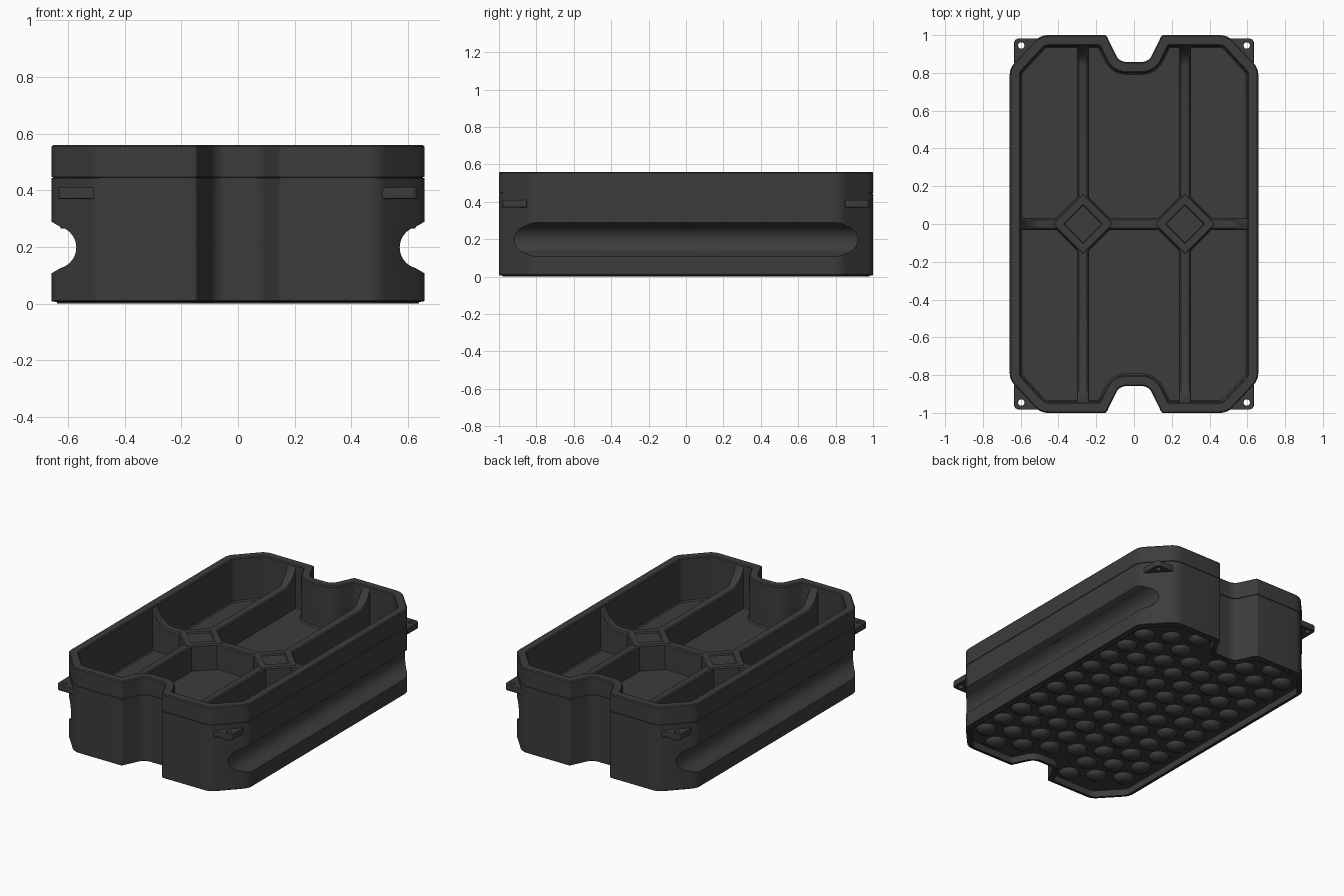
import bpy, bmesh, math
from mathutils import Vector, Matrix

if "Cube" in bpy.data.objects:
    bpy.data.objects.remove(bpy.data.objects["Cube"])

mat = bpy.data.materials.new("dark_plastic")
mat.diffuse_color = (0.045, 0.045, 0.045, 1)
mat.use_nodes = True
mat.node_tree.nodes["Principled BSDF"].inputs["Base Color"].default_value = mat.diffuse_color


def finish(ob, angle=30):
    ob.data.materials.append(mat)
    bpy.ops.object.select_all(action='DESELECT')
    ob.select_set(True)
    bpy.context.view_layer.objects.active = ob
    bpy.ops.object.shade_smooth_by_angle(angle=math.radians(angle))


def mesh_object(name, bm):
    bmesh.ops.recalc_face_normals(bm, faces=bm.faces)
    me = bpy.data.meshes.new(name)
    bm.to_mesh(me)
    bm.free()
    ob = bpy.data.objects.new(name, me)
    bpy.context.collection.objects.link(ob)
    return ob


def loft(name, rings):
    """Closed skin through equal-length rings, capped at both ends."""
    bm = bmesh.new()
    vs = [[bm.verts.new(p) for p in r] for r in rings]
    n = len(vs[0])
    for a, b in zip(vs, vs[1:]):
        for i in range(n):
            bm.faces.new((a[i], a[(i + 1) % n], b[(i + 1) % n], b[i]))
    bm.faces.new(vs[0])
    bm.faces.new(vs[-1])
    return mesh_object(name, bm)


# Outline: one quarter as (x, y, corner radius), mirrored to a full loop
quarter = [(0.658, 0.825, 0.09), (0.495, 1.0, 0.09), (0.147, 1.0, 0.015), (0.078, 0.858, 0.06)]
upper = quarter + [(-x, y, r) for x, y, r in reversed(quarter)]
corners = upper + [(-x, -y, r) for x, y, r in upper]


def outline(inset, z, seg=6):
    pts = [Vector(c[:2]) for c in corners]
    n = len(pts)
    ring = []
    for i in range(n):
        d0 = (pts[i] - pts[i - 1]).normalized()
        d1 = (pts[(i + 1) % n] - pts[i]).normalized()
        n0, n1 = Vector((-d0.y, d0.x)), Vector((-d1.y, d1.x))
        p = pts[i] + (n0 + n1) * inset / (1 + n0.dot(n1))
        convex = d0.cross(d1) > 0
        r = max(corners[i][2] + (-inset if convex else inset), 0.006)
        turn = d0.angle(d1)
        start = p - d0 * r * math.tan(turn / 2)
        side = n0 if convex else -n0
        for k in range(seg + 1):
            a = turn * k / seg
            q = start + d0 * r * math.sin(a) + side * r * (1 - math.cos(a))
            ring.append((q.x, q.y, z))
    return ring


# Tray body: underside recess, lip, wall, seam, rim, inner wall, floor
FLOOR = 0.275
profile = [(0.034, 0.042), (0.032, 0.0), (0.020, 0.0), (0.018, 0.006), (0.003, 0.007), (0, 0.01),
           (0, 0.443), (0.005, 0.444), (0.005, 0.446), (0, 0.447), (0, 0.554), (0.006, 0.56),
           (0.051, 0.56), (0.057, 0.554), (0.058, 0.44), (0.059, FLOOR + 0.008), (0.066, FLOOR)]
body = loft("tray_body", [outline(i, z) for i, z in profile])

# Rounded grip grooves along both long sides
for s in (-1, 1):
    prof = [(0.8, 0.092), (0.66, 0.092)]
    for k in range(17):
        a = math.radians(75 - 150 * k / 16)
        prof.append((0.646 - 0.075 * math.cos(a), 0.075 * math.sin(a)))
    prof += [(0.66, -0.092), (0.8, -0.092)]
    cutter = loft("groove_cutter", [[(s * x, y, 0.198 + z) for x, z in prof] for y in (-1.2, 1.2)])
    cutter.hide_render = True
    mod = body.modifiers.new("groove", 'BOOLEAN')
    mod.object, mod.operation, mod.solver = cutter, 'DIFFERENCE', 'EXACT'
    bpy.context.view_layer.objects.active = body
    bpy.ops.object.modifier_apply(modifier=mod.name)
    bpy.data.objects.remove(cutter)
finish(body)

# Dividers: low walls that sweep up to the rim at the outer end
TOP = 0.44


def divider(name, origin, direction, length, ramp=True):
    stations = [(0, TOP), (length, TOP)]
    if ramp:
        stations = [(0, TOP)] + [(length - 0.11 + 0.11 * t, TOP + 0.107 * t ** 2)
                                 for t in (0, 0.25, 0.5, 0.7, 0.85, 1)] + [(length + 0.025, TOP + 0.107)]
    d = Vector(direction)
    side = Vector((-d.y, d.x, 0))
    rings = []
    for s, z in stations:
        section = [(-0.031, FLOOR - 0.01), (0.031, FLOOR - 0.01), (0.029, z - 0.007), (0.022, z),
                   (-0.022, z), (-0.029, z - 0.007)]
        rings.append([Vector(origin) + d * s + side * w + Vector((0, 0, h)) for w, h in section])
    finish(loft(name, rings))


DX = 0.27
for sx in (-1, 1):
    for sy in (-1, 1):
        divider("long_divider", (sx * DX, sy * 0.125, 0), (0, sy, 0), 0.82)
    divider("side_divider", (sx * (DX + 0.125), 0, 0), (sx, 0, 0), 0.207)
    # Diamond post with a shallow recess at each crossing
    levels = [(0.170, FLOOR - 0.01), (0.166, 0.433), (0.156, 0.441), (0.104, 0.441), (0.098, 0.43)]
    finish(loft("diamond_post", [[(sx * DX + h, 0, z), (sx * DX, h, z), (sx * DX - h, 0, z),
                                  (sx * DX, -h, z)] for h, z in levels]))
divider("centre_divider", (-DX + 0.125, 0, 0), (1, 0, 0), 2 * (DX - 0.125), ramp=False)

# Corner ears with a through hole
for sx in (-1, 1):
    for sy in (-1, 1):
        cu = bpy.data.curves.new("corner_ear", 'CURVE')
        cu.dimensions, cu.fill_mode = '2D', 'BOTH'
        cu.extrude, cu.bevel_depth, cu.offset = 0.016, 0.004, -0.004
        arc = [(0.61 + 0.025 * math.cos(math.pi * k / 12), 0.957 + 0.025 * math.sin(math.pi * k / 12))
               for k in range(7)]
        plate = [(0.62, 0.84), (0.635, 0.852)] + arc + [(0.51, 0.982), (0.495, 0.972)]
        hole = [(0.597 + 0.017 * math.cos(math.tau * k / 16), 0.945 + 0.017 * math.sin(math.tau * k / 16))
                for k in range(16)]
        for pts in (plate, hole):
            sp = cu.splines.new('POLY')
            sp.points.add(len(pts) - 1)
            sp.use_cyclic_u = True
            if sx * sy < 0:
                pts = pts[::-1]
            for p, (x, y) in zip(sp.points, pts):
                p.co = (sx * x, sy * y, 0, 1)
        ear = bpy.data.objects.new("corner_ear", cu)
        bpy.context.collection.objects.link(ear)
        ear.location.z = 0.39
        bpy.ops.object.select_all(action='DESELECT')
        ear.select_set(True)
        bpy.context.view_layer.objects.active = ear
        bpy.ops.object.convert(target='MESH')
        finish(bpy.context.view_layer.objects.active)

# Staggered domes on the underside
bm = bmesh.new()
for c in range(8):
    x = (c - 3.5) * 0.147
    for r in range(-6, 7):
        y = r * 0.168 + (0.042 if c % 2 else -0.042)
        in_notch = abs(x) < 0.2 and abs(y) > 0.77
        past_corner = abs(x) + 0.92 * abs(y) > 1.32
        if abs(y) > 0.9 or in_notch or past_corner:
            continue
        bmesh.ops.create_uvsphere(bm, u_segments=20, v_segments=12, radius=1,
                                  matrix=Matrix.Translation((x, y, 0.043)) @ Matrix.Diagonal((0.064, 0.064, 0.04, 1)))
bmesh.ops.delete(bm, geom=[v for v in bm.verts if v.co.z > 0.045], context='VERTS')
finish(mesh_object("underside_domes", bm), 60)
